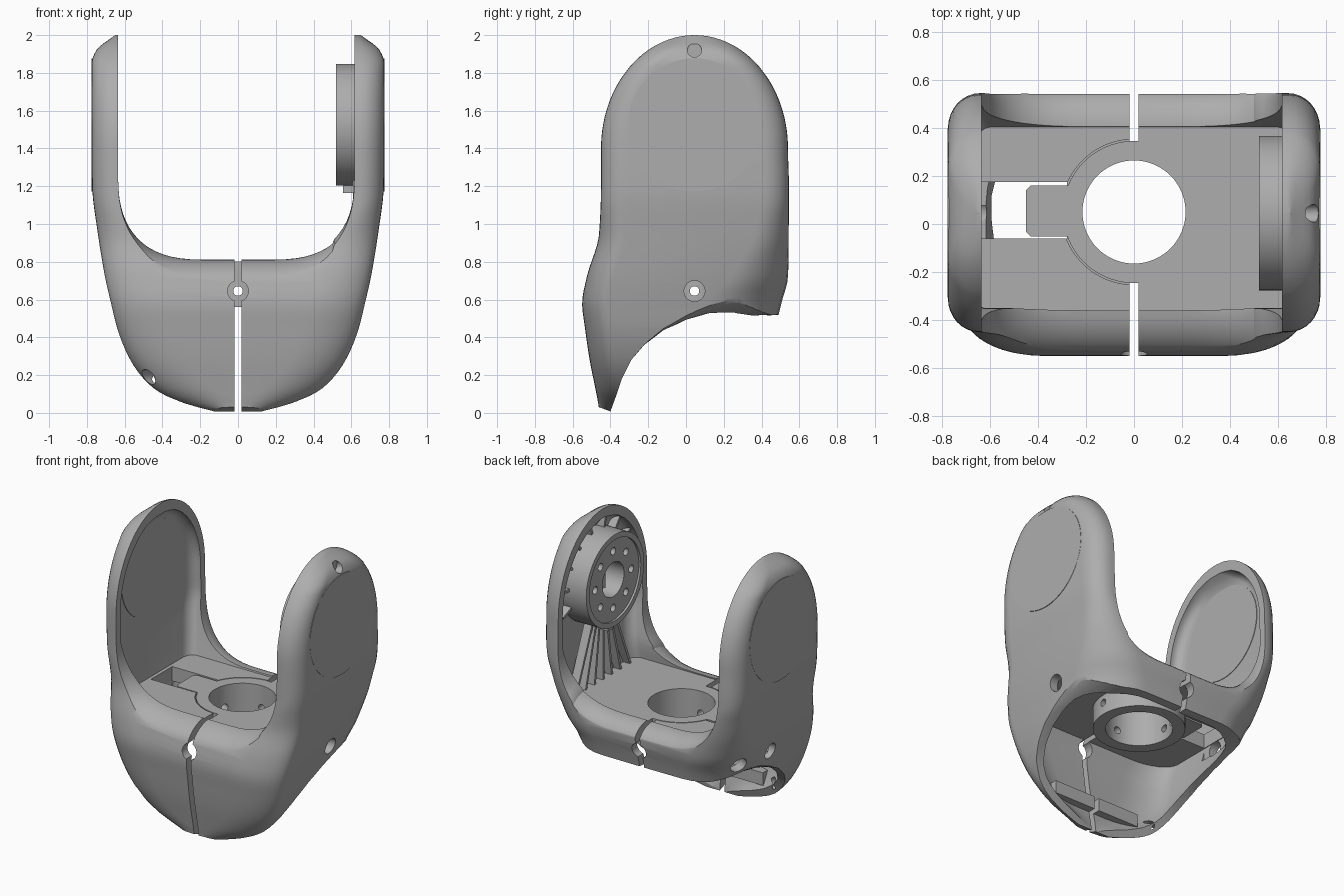
import bpy, bmesh, math
from mathutils import Vector, Matrix

if "Cube" in bpy.data.objects:
    bpy.data.objects.remove(bpy.data.objects["Cube"], do_unlink=True)

grey = bpy.data.materials.new("plain grey")
grey.use_nodes = True
grey.diffuse_color = (0.42, 0.42, 0.42, 1)
grey.node_tree.nodes["Principled BSDF"].inputs["Base Color"].default_value = grey.diffuse_color

HUB = Vector((0, 0.045, 1.525))    # axis of the arm joint
BORE = Vector((0, 0.05, 0))        # axis of the floor hole

# Outer body stations: height, half width, front y, back y, back corner depth
STATIONS = [(0, 0.12, -0.46, 0.48, 0.4), (0.05, 0.31, -0.465, 0.48, 0.4),
            (0.13, 0.45, -0.48, 0.48, 0.4), (0.28, 0.57, -0.51, 0.48, 0.4),
            (0.45, 0.64, -0.535, 0.48, 0.4), (0.58, 0.672, -0.55, 0.505, 0.38),
            (0.72, 0.704, -0.525, 0.54, 0.3), (0.95, 0.742, -0.46, 0.545, 0.18),
            (1.2, 0.772, -0.45, 0.545, 0.14), (1.4, 0.775, -0.45, 0.54, 0.14),
            (1.85, 0.775, -0.45, 0.54, 0.14), (1.92, 0.75, -0.45, 0.54, 0.14),
            (2.0, 0.65, -0.45, 0.54, 0.14)]


def secant(i, col):
    i = min(max(i, 0), len(STATIONS) - 2)
    a, b = STATIONS[i], STATIONS[i + 1]
    return (b[col] - a[col]) / (b[0] - a[0])


def slope(i, col):
    p, q = secant(i - 1, col), secant(i, col)
    return 0 if p * q <= 0 else 2 * p * q / (p + q)


def station(z):
    """Smooth monotone interpolation of the stations, with rounded arm tips."""
    z = min(max(z, 0), 2)
    i = max(j for j in range(len(STATIONS) - 1) if STATIONS[j][0] <= z)
    a, b = STATIONS[i], STATIONS[i + 1]
    h = b[0] - a[0]
    t = (z - a[0]) / h
    w, f, k, c = [(1 + 2 * t) * (1 - t) ** 2 * a[n] + t * (1 - t) ** 2 * h * slope(i, n)
                  + t * t * (3 - 2 * t) * b[n] + t * t * (t - 1) * h * slope(i + 1, n)
                  for n in range(1, 5)]
    if z > 1.4:
        s = max(math.sqrt(max(0, 1 - ((z - 1.4) / 0.6) ** 2)), 0.02)
        f, k = HUB.y + (f - HUB.y) * s, HUB.y + (k - HUB.y) * s
    return w, f, k, c


def outline(z, w, f, k, fr, br, n=8):
    """Rectangle with elliptical corners; fr and br are (x, y) radii."""
    half = (k - f) / 2
    pts = []
    for sx, sy, (rx, ry), start in ((1, 1, br, 0), (-1, 1, br, 1), (-1, -1, fr, 2), (1, -1, fr, 3)):
        rx, ry = min(rx, w * 0.98), min(ry, half * 0.98)
        cx, cy = sx * (w - rx), (k - ry if sy > 0 else f + ry)
        for i in range(n + 1):
            a = (start + i / n) * math.pi / 2
            pts.append((cx + rx * math.cos(a), cy + ry * math.sin(a), z))
    return pts


def loft(name, rings):
    bm = bmesh.new()
    rows = [[bm.verts.new(p) for p in r] for r in rings]
    for a, b in zip(rows, rows[1:]):
        for i in range(len(a)):
            j = (i + 1) % len(a)
            bm.faces.new((a[i], a[j], b[j], b[i]))
    bm.faces.new(rows[0])
    bm.faces.new(rows[-1])
    bmesh.ops.recalc_face_normals(bm, faces=bm.faces)
    me = bpy.data.meshes.new(name)
    bm.to_mesh(me)
    bm.free()
    me.materials.append(grey)
    ob = bpy.data.objects.new(name, me)
    bpy.context.collection.objects.link(ob)
    return ob


def box(name, x0, x1, y0, y1, z0, z1):
    return loft(name, [[(x0, y0, z), (x1, y0, z), (x1, y1, z), (x0, y1, z)] for z in (z0, z1)])


def rod(name, start, end, r, n=32):
    start, end = Vector(start), Vector(end)
    q = (end - start).to_track_quat('Z', 'Y')
    circle = [q @ Vector((r * math.cos(math.tau * i / n), r * math.sin(math.tau * i / n), 0))
              for i in range(n)]
    return loft(name, [[c + p for p in circle] for c in (start, end)])


def activate(ob):
    bpy.ops.object.select_all(action='DESELECT')
    bpy.context.view_layer.objects.active = ob
    ob.select_set(True)


def combine(target, other, op='DIFFERENCE'):
    m = target.modifiers.new("part", 'BOOLEAN')
    m.operation, m.object, m.solver = op, other, 'EXACT'
    activate(target)
    bpy.ops.object.modifier_apply(modifier=m.name)
    bpy.data.objects.remove(other, do_unlink=True)


def smooth(ob):
    activate(ob)
    bpy.ops.object.shade_smooth_by_angle(angle=math.radians(32))


def body_ring(z, off=0):
    w, f, k, c = station(z)
    low = min(max((1.1 - z) / 0.5, 0), 1)
    side = min(0.13, w - 0.635) if z > 1.4 else 0.13
    return outline(z, w - off, f + off, k - off, (side + 0.17 * low, 0.14), (side + 0.22 * low, c))


# Outer body
levels = ([0, 0.012, 0.03] + [0.05 + 0.04 * i for i in range(44)]
          + [1.83, 1.85, 1.875, 1.9, 1.92, 1.94, 1.96, 1.975, 1.988, 1.996, 2])
shell = loft("fork_shell", [body_ring(z) for z in levels])

# Opening between the arms, its lower edge rounded over at front and back
half_u = [(0.635, 2.2)]
for i in range(17):
    a = math.pi / 2 * i / 16
    half_u.append((0.18 + 0.455 * math.cos(a) ** 0.78, 1.27 - 0.458 * math.sin(a) ** 0.78))
u = [(x - 0.018 if x > 0.5 else x, z) for x, z in half_u] + [(-x, z) for x, z in reversed(half_u)]
rings = []
for i in range(-8, 9):
    t = abs(i) / 8
    y = -0.33 - 0.23 * t if i < 0 else 0.4 + 0.16 * t
    drop = (0.2 if i < 0 else 0.13) * (1 - math.sqrt(1 - min(t, 0.995) ** 2))
    rings.append([(x, y, z - drop * min(max((1.3 - z) / 0.49, 0), 1)) for x, z in u])
combine(shell, loft("cut", rings))

# Recess inside both arms, running across the floor
rings = []
for i in range(25):
    z = 0.802 + 1.14 * i / 24
    w, f, k, c = station(z + 0.045 * min(max((z - 1.4) / 0.5, 0), 1))
    off = 0.05 + 0.09 * min(max((1.2 - z) / 0.4, 0), 1)
    rings.append(outline(z, min(w - 0.06, 0.71), f + off, k - off, (0.06, 0.08), (0.06, 0.08)))
combine(shell, loft("cut", rings))

# Sweeping lower edge, rounded up towards the sides, and the hollow underneath
under = [(-0.7, -0.2), (-0.7, 0.03), (-0.46, 0.03), (-0.4, 0.008), (-0.37, 0.09), (-0.34, 0.18),
         (-0.29, 0.28), (-0.22, 0.36), (-0.12, 0.43), (0, 0.475), (0.12, 0.5), (0.25, 0.512),
         (0.46, 0.517), (0.8, 0.535), (0.8, -0.2)]
rings = []
for i in range(-8, 9):
    t = abs(i) / 8
    lift = 1 - math.sqrt(1 - min(t, 0.97) ** 2)
    x = math.copysign(0.42 + 0.3 * t, i) if i else 0
    rings.append([(x, y, z + (lift * max(0, 0.1 + 0.4 * min(y, 0.4)) if z > 0 else 0)) for y, z in under])
combine(shell, loft("cut", rings))
combine(shell, loft("cut", [[(x, y, z) for x, y, _ in body_ring(z, 0.06)]
                            for z in [-0.05, 0.03] + [0.08 + 0.062 * i for i in range(11)]]))

# Ring under the floor and the step inside the front wall
combine(shell, rod("ring", BORE + Vector((0, 0, 0.56)), BORE + Vector((0, 0, 0.79)), 0.295, 64), 'UNION')
combine(shell, box("step", -0.34, 0.34, -0.455, -0.37, 0.15, 0.24), 'UNION')

# Floor hole, cable slot and shallow arc groove
combine(shell, rod("cut", BORE + Vector((0, 0, 0.4)), BORE + Vector((0, 0, 1)), 0.215, 48))
combine(shell, box("cut", -0.635, -0.28, -0.06, 0.175, 0.6, 0.95))
arc = [math.radians(92 + 176 * i / 32) for i in range(33)]
band = [(0.303, a) for a in arc] + [(0.296, a) for a in reversed(arc)]
combine(shell, loft("cut", [[(r * math.cos(a), BORE.y + r * math.sin(a), z) for r, a in band]
                            for z in (0.77, 0.9)]))

# Centre slits, front and back
combine(shell, box("cut", -0.018, 0.018, -0.7, -0.246, -0.2, 1))
combine(shell, box("cut", -0.018, 0.018, 0.346, 0.7, 0.3, 1))

# Screw holes: wide through the walls, narrow through the ring
centre = Vector((0, 0.045, 0.645))
for d in ((1, 0, 0), (-1, 0, 0), (0, -1, 0), (0, 1, 0), (-0.91, 0.41, 0)):
    d = Vector(d)
    combine(shell, rod("cut", centre + d * 0.31, centre + d, 0.055))
    combine(shell, rod("cut", centre + d * 0.1, centre + d * 0.5, 0.025, 20))
combine(shell, rod("cut", (-0.42, -0.36, 0.19), (-0.7, -0.64, 0.19), 0.04))
combine(shell, rod("cut", (0.715, 0.045, 1.92), (0.9, 0.045, 1.92), 0.037))
smooth(shell)

# Tongue in the cable slot
tongue = [(-0.265, -0.052), (-0.43, -0.052), (-0.45, -0.032), (-0.45, 0.14), (-0.43, 0.16), (-0.265, 0.16)]
loft("slot_tongue", [[(x, y, z) for x, y in tongue] for z in (0.7, 0.802)])

# Round cover plates on the arms
for name, x0, x1, r in (("left_outer_cover", 0.76, 0.776, 0.352), ("right_outer_cover", -0.776, -0.76, 0.352),
                        ("right_inner_cover", -0.715, -0.706, 0.33)):
    smooth(rod(name, HUB + Vector((x0, 0, 0)), HUB + Vector((x1, 0, 0)), r, 72))


# Joint hub with stepped face, bore and a ring of bolt holes
def along(x0, x1, r, c=HUB, n=64):
    return rod("joint_hub", c + Vector((x0, 0, 0)), c + Vector((x1, 0, 0)), r, n)


hub = along(0.52, 0.73, 0.322)
combine(hub, along(0.4, 0.535, 0.285))
combine(hub, along(0.4, 0.69, 0.12))
for i in range(8):
    a = math.tau * i / 8
    combine(hub, along(0.4, 0.6, 0.026, HUB + Vector((0, 0.2 * math.cos(a), 0.2 * math.sin(a))), 16))
combine(hub, box("key", 0.62, 0.71, HUB.y - 0.035, HUB.y + 0.035, HUB.z - 0.09, HUB.z + 0.09), 'UNION')
smooth(hub)


# Radial ribs around the hub, the lower ones fanning down to the floor
def rib(name, angle, r1, x0, x1):
    ob = box(name, x0, x1, -0.009, 0.009, 0.3, r1)
    ob.data.transform(Matrix.Translation(HUB) @ Matrix.Rotation(angle, 4, 'X'))


for i in range(10):
    rib("short_rib", math.radians(-112 + 224 * i / 9), 0.42, 0.65, 0.73)
for i in range(7):
    a = math.radians(180 - 22.5 + 7.5 * i)
    rib("floor_rib", a, 0.73 / abs(math.cos(a)), 0.61, 0.67)
box("hub_foot", 0.555, 0.7, HUB.y - 0.03, HUB.y + 0.03, 1.165, 1.23)
